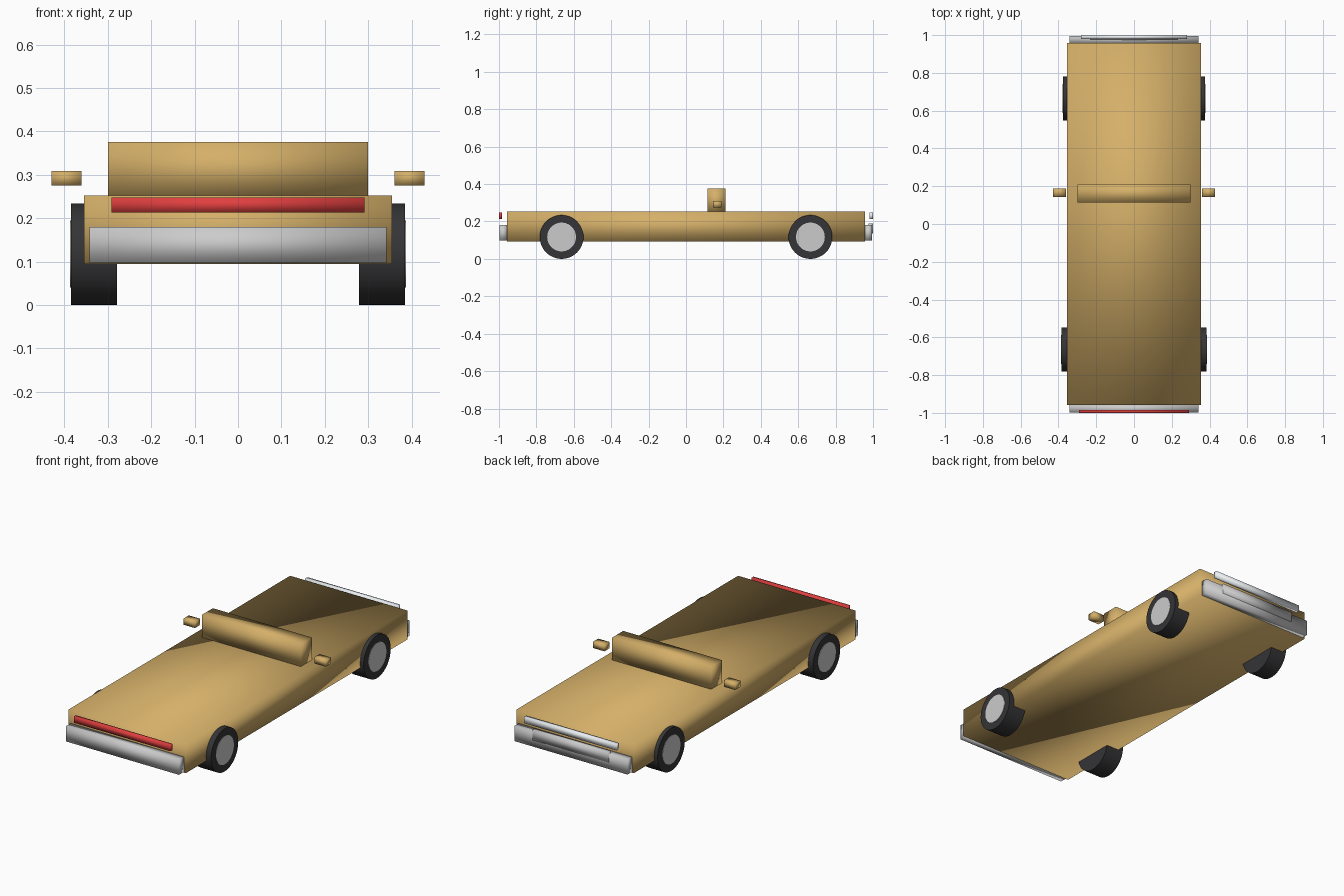
import bpy, math

if "Cube" in bpy.data.objects:
    bpy.data.objects.remove(bpy.data.objects["Cube"])


def material(name, rgb):
    m = bpy.data.materials.new(name)
    m.diffuse_color = (*rgb, 1)
    m.use_nodes = True
    m.node_tree.nodes["Principled BSDF"].inputs["Base Color"].default_value = m.diffuse_color
    return m


GOLD = material("gold_paint", (0.66, 0.43, 0.14))
RUBBER = material("rubber", (0.035, 0.035, 0.038))
RED = material("red_glass", (0.75, 0.05, 0.05))
CLEAR = material("clear_glass", (0.85, 0.88, 0.9))
HUB = material("hub_metal", (0.65, 0.65, 0.65))


def box(name, lo, hi, mat=None):
    """Softly shaded box between two corners."""
    bpy.ops.mesh.primitive_cube_add(size=1, location=[(a + b) / 2 for a, b in zip(lo, hi)])
    ob = bpy.context.object
    ob.name = name
    ob.scale = [b - a for a, b in zip(lo, hi)]
    bpy.ops.object.transform_apply(location=False, rotation=False, scale=True)
    bpy.ops.object.shade_smooth()
    if mat:
        ob.data.materials.append(mat)
    return ob


def wide_box(name, half_width, y, z, mat=None):
    return box(name, (-half_width, y[0], z[0]), (half_width, y[1], z[1]), mat)


def disc(name, radius, x0, x1, y, z, mat):
    """Cylinder along x from x0 to x1."""
    bpy.ops.mesh.primitive_cylinder_add(vertices=48, radius=radius, depth=abs(x1 - x0),
                                        location=((x0 + x1) / 2, y, z),
                                        rotation=(0, math.pi / 2, 0))
    ob = bpy.context.object
    ob.name = name
    bpy.ops.object.shade_smooth_by_angle(angle=math.radians(40))
    ob.data.materials.append(mat)


# Body slab and windscreen block
wide_box("body", 0.355, (-0.957, 0.957), (0.094, 0.252), GOLD)
wide_box("windscreen", 0.299, (0.115, 0.21), (0.25, 0.375), GOLD)

# Front end
wide_box("front_bumper", 0.342, (-0.998, -0.957), (0.097, 0.18))
wide_box("front_light_bar", 0.292, (-1.0, -0.984), (0.213, 0.248), RED)

# Rear end
wide_box("rear_bumper", 0.342, (0.957, 0.994), (0.097, 0.18))
wide_box("rear_light_bar", 0.28, (0.98, 1.0), (0.214, 0.248), CLEAR)
wide_box("rear_grille", 0.23, (0.975, 0.999), (0.135, 0.19))

# Mirrors and wheels on both sides
R = 0.117
for s, side in ((-1, "left"), (1, "right")):
    xs = sorted((s * 0.361, s * 0.43))
    box(side + "_mirror", (xs[0], 0.144, 0.275), (xs[1], 0.189, 0.309), GOLD)
    for end, y, outer in (("front", -0.665, 0.385), ("rear", 0.665, 0.376)):
        disc(f"{side}_{end}_tyre", R, s * 0.279, s * outer, y, R, RUBBER)
        disc(f"{side}_{end}_hub", 0.077, s * 0.3, s * (outer + 0.002), y, R, HUB)
